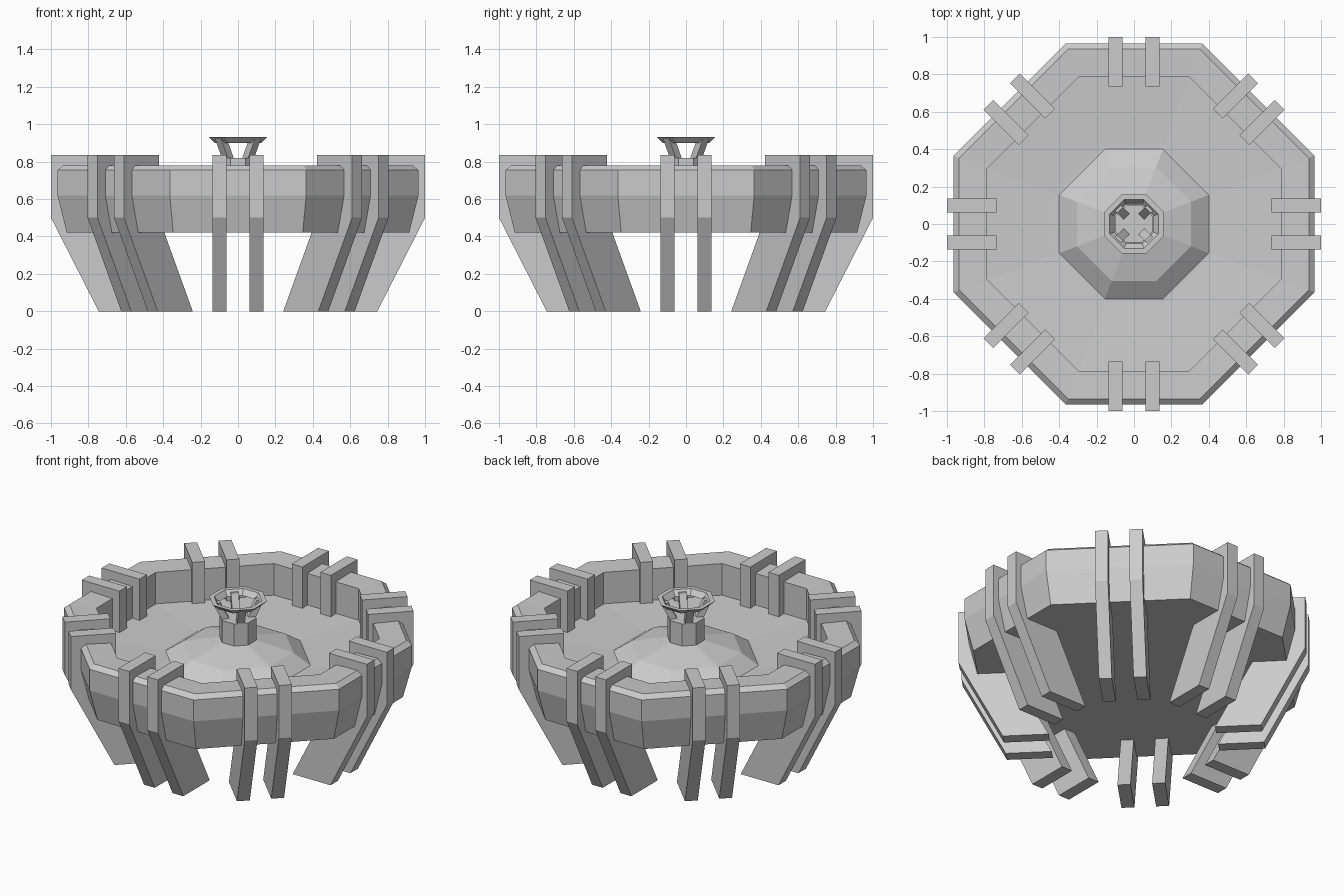
import bpy, bmesh, math
from mathutils import Matrix, Vector

cube = bpy.data.objects.get("Cube")
if cube:
    bpy.data.objects.remove(cube, do_unlink=True)

stone = bpy.data.materials.new("grey stone")
stone.use_nodes = True
COLOUR = (0.6, 0.6, 0.6, 1)
stone.diffuse_color = COLOUR
stone.node_tree.nodes["Principled BSDF"].inputs["Base Color"].default_value = COLOUR


def finish(bm, name):
    bmesh.ops.recalc_face_normals(bm, faces=bm.faces)
    mesh = bpy.data.meshes.new(name)
    bm.to_mesh(mesh)
    bm.free()
    mesh.materials.append(stone)
    obj = bpy.data.objects.new(name, mesh)
    bpy.context.collection.objects.link(obj)
    return obj


def octagon_loft(name, profile, corner=0.414, closed=False):
    """Stack eight-sided rings given as (apothem, height); cap the ends or close the loop."""
    bm = bmesh.new()
    rings = []
    for a, z in profile:
        c = a * corner
        ring = []
        for q in range(4):
            turn = Matrix.Rotation(q * math.pi / 2, 3, "Z")
            ring += [bm.verts.new(turn @ Vector((a, s * c, z))) for s in (-1, 1)]
        rings.append(ring)
    pairs = list(zip(rings, rings[1:]))
    if closed:
        pairs.append((rings[-1], rings[0]))
    else:
        bm.faces.new(rings[0])
        bm.faces.new(rings[-1])
    for low, high in pairs:
        for i in range(8):
            j = (i + 1) % 8
            bm.faces.new((low[i], low[j], high[j], high[i]))
    return finish(bm, name)


def slab(name, outline, width, offset, angle):
    """Extrude a radial (distance, height) outline sideways, then turn it about z."""
    bm = bmesh.new()
    face = bm.faces.new([bm.verts.new((r, offset - width / 2, z)) for r, z in outline])
    out = bmesh.ops.extrude_face_region(bm, geom=[face])
    moved = [v for v in out["geom"] if isinstance(v, bmesh.types.BMVert)]
    bmesh.ops.translate(bm, verts=moved, vec=(0, width, 0))
    bm.transform(Matrix.Rotation(angle, 4, "Z"))
    return finish(bm, name)


# Basin: sloped underside, chamfered rim, sunken floor
octagon_loft("basin", [(0.915, 0.42), (0.965, 0.62), (0.965, 0.755), (0.935, 0.78),
                       (0.785, 0.775), (0.785, 0.575), (0.42, 0.555)], corner=0.378)

# Domed mound and column in the middle
octagon_loft("mound", [(0.42, 0.54), (0.305, 0.625), (0.1, 0.68)], corner=0.39)
octagon_loft("column", [(0.1, 0.66), (0.1, 0.82)])

# Open crown ring held by four leaning struts
octagon_loft("crown_ring", [(0.125, 0.9), (0.157, 0.932), (0.13, 0.932), (0.105, 0.9)], closed=True)
strut = [(0.05, 0.81), (0.095, 0.81), (0.15, 0.92), (0.105, 0.92)]
for k in range(4):
    slab("crown_strut", strut, 0.045, 0, math.radians(45 + 90 * k))

# Paired buttress legs on all eight sides
leg = [(1, 0.835), (1, 0.5), (0.745, 0), (0.48, 0), (0.735, 0.5), (0.735, 0.835)]
for k in range(8):
    for side in (-0.1, 0.1):
        slab("buttress_leg", leg, 0.075, side, math.radians(45 * k))
